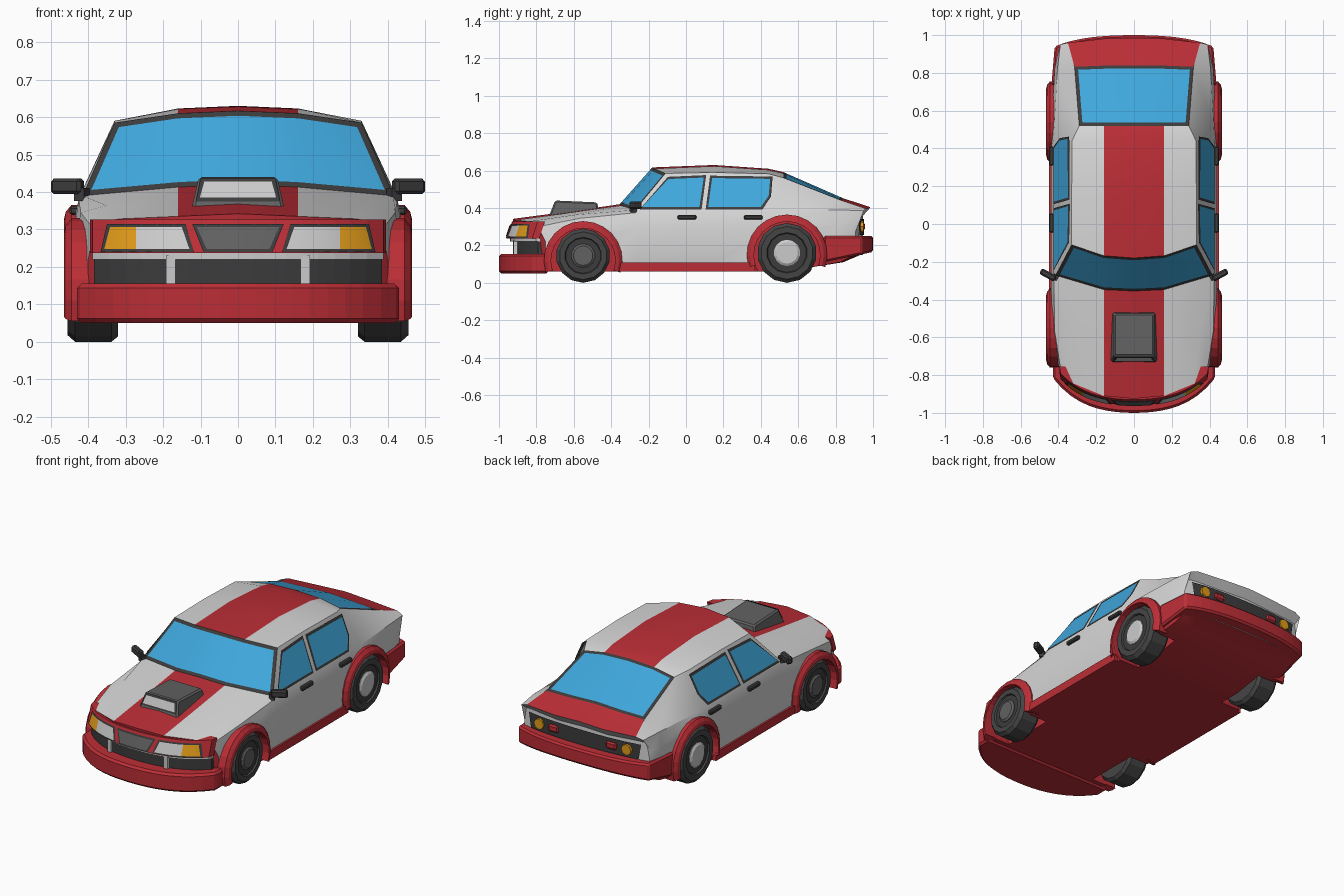
import bpy, bmesh, math
from mathutils import Matrix, Vector

if "Cube" in bpy.data.objects:
    bpy.data.objects.remove(bpy.data.objects["Cube"])


def material(name, r, g, b):
    m = bpy.data.materials.new(name)
    m.use_nodes = True
    m.diffuse_color = (r, g, b, 1)
    m.node_tree.nodes["Principled BSDF"].inputs["Base Color"].default_value = (r, g, b, 1)
    return m


RED = material("red paint", .5, .027, .037)
WHITE = material("white paint", .68, .68, .68)
GLASS = material("blue glass", .05, .39, .72)
DARK = material("dark trim", .045, .045, .045)
GREY = material("mid grey", .12, .12, .12)
TYRE = material("tyre rubber", .06, .06, .06)
SILVER = material("light silver", .6, .6, .6)
AMBER = material("amber lamp", .76, .33, .01)


def finish(name, bm, mats, recalc=True, bevel=0):
    if recalc:
        bmesh.ops.recalc_face_normals(bm, faces=bm.faces)
    me = bpy.data.meshes.new(name)
    bm.to_mesh(me)
    bm.free()
    for m in mats:
        me.materials.append(m)
    ob = bpy.data.objects.new(name, me)
    bpy.context.collection.objects.link(ob)
    if bevel:
        mod = ob.modifiers.new("soft edges", 'BEVEL')
        mod.width, mod.segments, mod.limit_method = bevel, 1, 'ANGLE'
        mod.angle_limit = math.radians(40)
    return ob


def smooth(ob, degrees=30):
    ob.data.shade_smooth()
    ob.data.set_sharp_from_angle(angle=math.radians(degrees))


def skin(bm, rings, wrap_rings, wrap_profile):
    """Quads between neighbouring rings of points."""
    rows = [[bm.verts.new(p) for p in ring] for ring in rings]
    n, k = len(rows), len(rows[0])
    faces = {}
    for i in range(n if wrap_rings else n - 1):
        for j in range(k if wrap_profile else k - 1):
            a, b, c = rows[i], rows[(i + 1) % n], (j + 1) % k
            faces[i, j] = bm.faces.new((a[j], a[c], b[c], b[j]))
    return rows, faces


def bow(x):
    """Plan curve of the nose and tail."""
    return .52 * x ** 2 + 2.6 * x ** 4


def box(name, centre, size, mat, rot=0, bevel=0):
    bm = bmesh.new()
    bmesh.ops.create_cube(bm, size=1, matrix=Matrix.Translation(centre)
                          @ Matrix.Rotation(rot, 4, 'Z') @ Matrix.Diagonal((*size, 1)))
    return finish(name, bm, [mat], bevel=bevel)


def lathe(bm, profile, side, yc, zc, angles, full):
    """Turn (radius, x) points about a wheel axle."""
    rings = [[(side * x, yc + r * math.cos(a), zc + r * math.sin(a)) for r, x in profile]
             for a in angles]
    rows, _ = skin(bm, rings, full, not full)
    if full:
        bm.faces.new([r[0] for r in rows])
        bm.faces.new([r[-1] for r in rows])
    else:
        bm.faces.new(rows[0])
        bm.faces.new(rows[-1])


def turn(n):
    return [math.tau * (i + .5) / n for i in range(n)]


def slab(name, y0, s, xmax, yback, z0, z1, mat, tilt=0, drop=0, xback=None, bevel=0):
    """Bowed block across the car; the underside may fall towards the back edge."""
    xb = xback or xmax
    plan = [(xmax * i / 9, y0 + s * bow(xmax * i / 9)) for i in range(-9, 10)]
    plan += [(xb, yback), (-xb, yback)]
    low = [(x, y, z0 - drop * (y - y0) / (yback - y0)) for x, y in plan]
    high = [(x, y + tilt, z1) for x, y in plan]
    bm = bmesh.new()
    rows, _ = skin(bm, [low, high], False, True)
    for r in rows:
        bm.faces.new(r)
    return finish(name, bm, [mat], bevel=bevel)


def plate(name, z0, z1, lo, hi, surface, mat, rear=False, cols=12):
    """Thin trapezoid sheet lying on a bowed surface y = surface(x, z)."""
    rings = []
    for z, (a, b) in ((z0, sorted(lo)), (z1, sorted(hi))):
        xs = [a + (b - a) * i / cols for i in range(cols + 1)]
        rings.append([(x, surface(x, z), z) for x in xs])
    bm = bmesh.new()
    skin(bm, rings[::-1] if rear else rings, False, False)
    return finish(name, bm, [mat], recalc=False)


# Body shell: y, shift of lower points, bow, floor z, belt x and z, roof edge x and z, centre z
stations = [
    (-.925, .025, 1, .06, .385, .300, .32, .328, .342),
    (-.62, 0, .3, .06, .42, .345, .35, .364, .382),
    (-.355, 0, .5, .06, .425, .375, .415, .390, .42),
    (-.18, 0, .8, .06, .425, .385, .33, .585, .617),
    (.15, 0, 0, .06, .425, .385, .33, .590, .63),
    (.44, 0, 0, .06, .425, .385, .328, .583, .61),
    (.52, 0, 0, .06, .422, .385, .29, .562, .592),
    (.84, 0, -.1, .11, .405, .390, .315, .440, .452),
    (.985, -.05, -.25, .15, .39, .385, .35, .398, .405),
    (.945, 0, -.25, .15, .385, .355, .345, .358, .36),
]
rings = []
for y, shift, b, zb, xb, zbelt, x5, z5, z7 in stations:
    xw = xb + .015
    low = [(0, zb), (.16, zb), (.3, zb), (xw - .015, zb), (xw, zb + .048), (xw, zbelt - .08)]
    top = [(xb, zbelt), (x5, z5), (.16, z7 - .007), (0, z7)]
    half = [(x, y + shift + b * bow(x), z) for x, z in low]
    half += [(x, y + b * bow(x), z) for x, z in top]
    rings.append(half + [(-x, yy, z) for x, yy, z in half[8:0:-1]])

bm = bmesh.new()
rows, faces = skin(bm, rings, False, True)
for (i, j), f in faces.items():
    h = j if j < 9 else 17 - j
    stripe = h == 8 and i in (0, 1, 3, 4, 5)
    deck = h >= 7 and i == 7
    f.material_index = 0 if h <= 3 or stripe or deck else 1
for row, mi in ((rows[0], 0), (rows[-1], 1)):
    for ids in ((0, 1, 8, 9), (1, 2, 7, 8), (2, 3, 4, 5, 6, 7)):
        for cap in (ids, [(18 - k) % 18 for k in ids]):
            bm.faces.new([row[k] for k in cap]).material_index = mi
bmesh.ops.recalc_face_normals(bm, faces=bm.faces)
# Windscreen and rear window, each with a dark surround
for section in (2, 6):
    pane = [faces[section, j] for j in (7, 8, 9, 10)]
    for f in pane:
        f.material_index = 2
    ring = bmesh.ops.inset_region(bm, faces=pane, thickness=.018, use_even_offset=True)
    for f in ring["faces"]:
        f.material_index = 3
body = finish("body_shell", bm, [RED, WHITE, GLASS, DARK], recalc=False)

# Wheel wells cut out of the body: axle y, axle z, tyre radius, arch z, arch radius, hub
axles = (("front", -.55, .145, .145, .12, .172, GREY),
         ("rear", .54, .16, .16, .15, .177, SILVER))
bm = bmesh.new()
for _, y, _, _, za, ra, _ in axles:
    for side in (-1, 1):
        lathe(bm, [(ra, .3), (ra, .6)], side, y, za, turn(24), True)
cutter = finish("wheel_well_cutter", bm, [])
cutter.hide_render = True
mod = body.modifiers.new("wheel wells", 'BOOLEAN')
mod.operation, mod.solver, mod.object = 'DIFFERENCE', 'EXACT', cutter
bpy.context.view_layer.objects.active = body
bpy.ops.object.modifier_apply(modifier=mod.name)
bpy.data.objects.remove(cutter)
smooth(body, 25)

# Wheels and arch flares
for label, y, z, R, za, ra, hub_mat in axles:
    for side, hand in ((-1, "right"), (1, "left")):
        tag = f"{label}_{hand}"
        for part, mat, prof in (
            ("tyre", TYRE, [(.8 * R, .32), (.9 * R, .32), (R, .338), (R, .435),
                            (.88 * R, .455), (.68 * R, .455), (.63 * R, .44)]),
            ("rim", DARK, [(.66 * R, .35), (.66 * R, .446), (.45 * R, .446)]),
            ("hub", hub_mat, [(.44 * R, .36), (.44 * R, .45), (.36 * R, .458)]),
        ):
            bm = bmesh.new()
            lathe(bm, prof, side, y, z, turn(14), True)
            finish(f"{tag}_{part}", bm, [mat])
        bm = bmesh.new()
        arc = [math.radians(-18 + 216 * i / 14) for i in range(15)]
        lathe(bm, [(ra + .038, .39), (ra + .038, .445), (ra + .02, .46), (ra, .465), (ra, .39)],
              side, y, za, arc, False)
        finish(f"{tag}_arch_flare", bm, [RED])

# Bumpers, nose panel and lower grille
slab("front_bumper", -1, 1, .43, -.735, .05, .155, RED, bevel=.012)
slab("rear_bumper", 1, -.35, .42, .735, .165, .25, RED, drop=.055, xback=.437, bevel=.01)
slab("nose_panel", -.96, 1, .388, -.785, .237, .327, RED, tilt=.03, xback=.395)
slab("lower_grille", -.925, 1, .385, -.75, .14, .225, DARK)
slab("grille_blade", -.94, 1, .388, -.77, .22, .238, SILVER)


def nose(off):
    return lambda x, z: -.96 + bow(x) + (z - .237) / 3 - off


plate("nose_grille_frame", .24, .314, (-.092, .092), (-.122, .122), nose(.004), DARK)
plate("nose_grille", .248, .306, (-.084, .084), (-.11, .11), nose(.007), GREY)
for s, hand in ((-1, "right"), (1, "left")):
    plate(f"headlight_frame_{hand}", .24, .314, (s * .118, s * .367), (s * .14, s * .35),
          nose(.004), DARK)
    plate(f"headlight_{hand}", .248, .306, (s * .13, s * .272), (s * .15, s * .272),
          nose(.007), SILVER)
    plate(f"indicator_{hand}", .248, .306, (s * .272, s * .357), (s * .272, s * .342),
          nose(.007), AMBER)
    box(f"grille_bar_{hand}", (s * .18, -.905, .19), (.025, .035, .08), SILVER)

# Tail panel and lamps
plate("tail_panel", .255, .342, (-.345, .345), (-.36, .36),
      lambda x, z: .952 - .25 * bow(x), DARK, rear=True)
for s, hand in ((-1, "right"), (1, "left")):
    box(f"tail_lamp_{hand}", (s * .185, .942, .3), (.065, .03, .04), RED, bevel=.008)
    bm = bmesh.new()
    bmesh.ops.create_cone(bm, cap_ends=True, segments=8, radius1=.031, radius2=.031, depth=.03,
                          matrix=Matrix.Translation((s * .28, .935, .3))
                          @ Matrix.Rotation(math.pi / 2, 4, 'X'))
    finish(f"rear_indicator_{hand}", bm, [AMBER])

# Hood scoop with a pale mouth
bm = bmesh.new()
base = [(-.125, -.735, .35), (.125, -.735, .35), (.125, -.46, .35), (-.125, -.46, .35)]
crown = [(-.105, -.7, .44), (.105, -.7, .44), (.105, -.475, .43), (-.105, -.475, .43)]
rows, _ = skin(bm, [base, crown], False, True)
for r in rows:
    bm.faces.new(r)
finish("hood_scoop", bm, [GREY], bevel=.008)
for part, m, grow, off in (("rim", DARK, .01, .003), ("mouth", SILVER, 0, .006)):
    plate(f"scoop_{part}", .385 - grow, .428 + grow, (-.102 - grow, .102 + grow),
          (-.09 - grow, .09 + grow), lambda x, z: -.735 + (z - .35) * .39 - off, m, cols=2)

# Side windows, door handles, sills and mirrors
panes = {"front": [(-.235, .405), (-.095, .555), (.095, .563), (.072, .405)],
         "rear": [(.118, .405), (.14, .56), (.45, .556), (.442, .465), (.4, .405)]}
for s, hand in ((-1, "right"), (1, "left")):
    for label, pts in panes.items():
        ys, zs = zip(*pts)
        cy, cz = (min(ys) + max(ys)) / 2, (min(zs) + max(zs)) / 2
        for part, m, grow, off in (("surround", DARK, .013, .005), ("glass", GLASS, 0, .008)):
            ky, kz = 1 + 2 * grow / (max(ys) - min(ys)), 1 + 2 * grow / (max(zs) - min(zs))
            bm = bmesh.new()
            vs = []
            for y, z in pts:
                y, z = cy + (y - cy) * ky, cz + (z - cz) * kz
                vs.append(bm.verts.new((s * (.425 - (z - .385) * .475 + off), y, z)))
            f = bm.faces.new(vs)
            f.normal_update()
            if f.normal.x * s < 0:
                f.normal_flip()
            finish(f"{label}_window_{part}_{hand}", bm, [m], recalc=False)
    for label, y in (("front", .005), ("rear", .36)):
        box(f"{label}_door_handle_{hand}", (s * .437, y, .35), (.026, .1, .024), DARK, bevel=.006)
    box(f"sill_{hand}", (s * .42, 0, .084), (.062, .74, .048), RED)
    box(f"mirror_{hand}", (s * .455, -.27, .415), (.09, .034, .042), DARK, s * .5, bevel=.008)
    box(f"mirror_stalk_{hand}", (s * .417, -.283, .393), (.03, .03, .035), DARK, s * .5)
